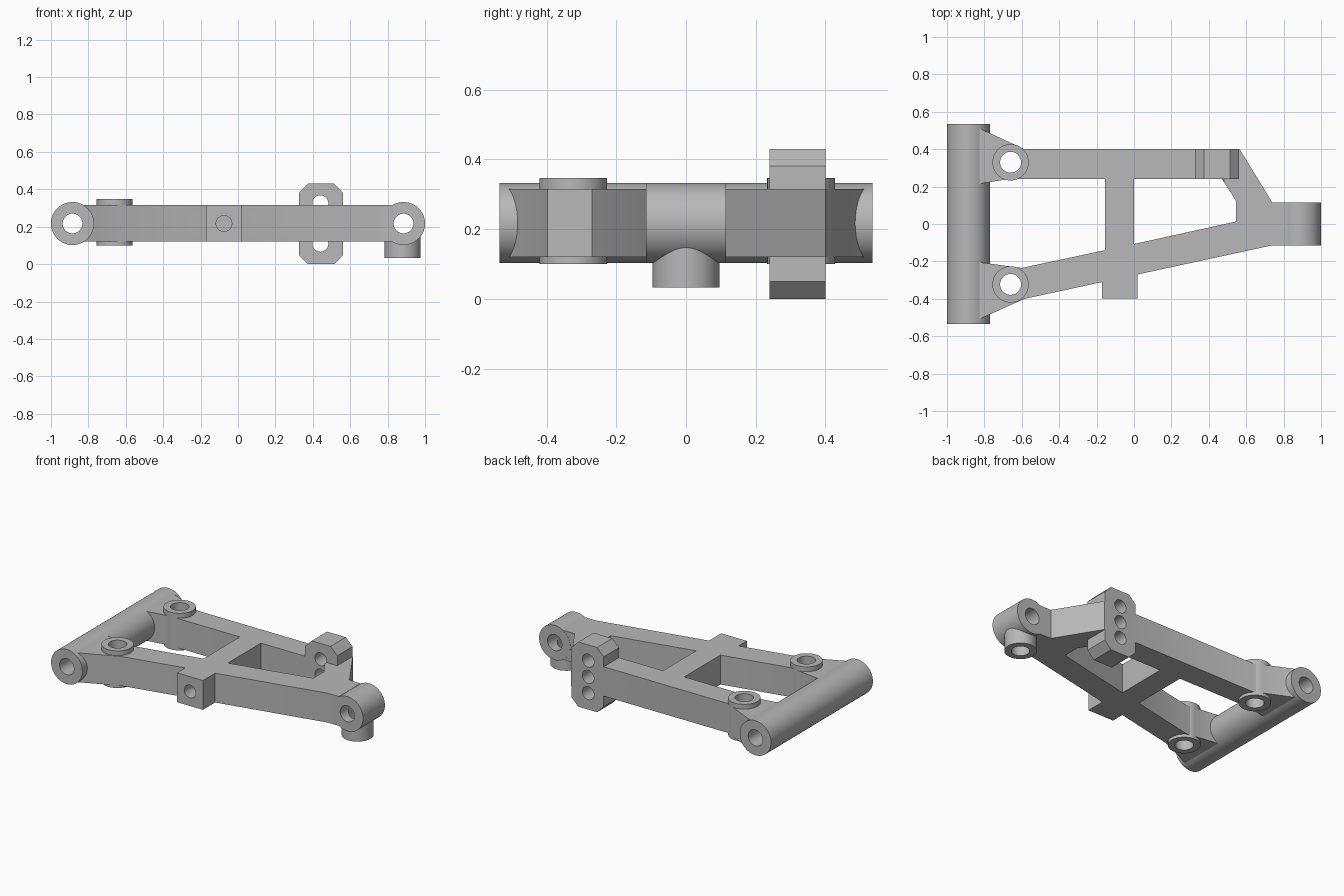
import bpy, bmesh, math
from mathutils import Matrix, Vector

cube = bpy.data.objects.get("Cube")
if cube:
    bpy.data.objects.remove(cube, do_unlink=True)

grey = bpy.data.materials.new("plain grey")
grey.use_nodes = True
GREY = (0.48, 0.48, 0.48, 1)
grey.diffuse_color = GREY
grey.node_tree.nodes["Principled BSDF"].inputs["Base Color"].default_value = GREY

MID = 0.217           # height of the bore axes
LOW, HIGH = 0.12, 0.315   # underside and top of the frame


def finish(name, bm):
    bmesh.ops.recalc_face_normals(bm, faces=bm.faces)
    mesh = bpy.data.meshes.new(name)
    bm.to_mesh(mesh)
    bm.free()
    mesh.materials.append(grey)
    obj = bpy.data.objects.new(name, mesh)
    bpy.context.collection.objects.link(obj)
    return obj


def rod(name, start, end, radius):
    """Solid cylinder between two points."""
    a, b = Vector(start), Vector(end)
    turn = (b - a).to_track_quat("Z", "Y").to_matrix().to_4x4()
    bm = bmesh.new()
    bmesh.ops.create_cone(bm, cap_ends=True, segments=64, radius1=radius,
                          radius2=radius, depth=(b - a).length,
                          matrix=Matrix.Translation((a + b) / 2) @ turn)
    return finish(name, bm)


def prism(name, outline, low, high, axis="z"):
    """Outline in xy pushed along z, or outline in xz pushed along y."""
    bm = bmesh.new()
    place = (lambda p, d: (p[0], p[1], d)) if axis == "z" else (lambda p, d: (p[0], d, p[1]))
    face = bm.faces.new([bm.verts.new(place(p, low)) for p in outline])
    moved = bmesh.ops.extrude_face_region(bm, geom=[face])["geom"]
    push = Vector(place((0, 0), high - low))
    bmesh.ops.translate(bm, vec=push, verts=[v for v in moved if isinstance(v, bmesh.types.BMVert)])
    return finish(name, bm)


def cut(obj, cutters):
    bpy.context.view_layer.objects.active = obj
    for cutter in cutters:
        mod = obj.modifiers.new("cut", "BOOLEAN")
        mod.operation, mod.solver, mod.object = "DIFFERENCE", "EXACT", cutter
        bpy.ops.object.modifier_apply(modifier=mod.name)


# Cutters for the bores
pivot_bore = rod("pivot_bore", (-0.885, -0.6, MID), (-0.885, 0.6, MID), 0.053)
joint_bore = rod("joint_bore", (0.885, -0.2, MID), (0.885, 0.2, MID), 0.053)
stub_bore = rod("stub_bore", (0.88, 0, -0.1), (0.88, 0, MID), 0.055)
block_bore = rod("block_bore", (-0.075, -0.5, MID), (-0.075, -0.25, MID), 0.042)
boss_spots = {"rear": (-0.66, 0.33), "front": (-0.66, -0.323)}
boss_bores = [rod(k + "_boss_bore", (x, y, 0), (x, y, 0.5), 0.056)
              for k, (x, y) in boss_spots.items()]
bracket_bores = [rod("bracket_bore", (0.44, 0.15, MID + d), (0.44, 0.5, MID + d), 0.043)
                 for d in (-0.108, 0, 0.108)]

# Cutters for the two openings in the frame
inner_opening = prism("inner_opening", [
    (-0.86, 0.21), (-0.67, 0.24), (-0.155, 0.24), (-0.155, -0.14),
    (-0.6, -0.235), (-0.86, -0.2)], 0, 0.5)
outer_opening = prism("outer_opening", [
    (0, 0.24), (0.47, 0.24), (0.545, 0.125), (0.545, 0.013), (0, -0.107)], 0, 0.5)

# Flat frame with two arms, a cross bar and a tapered nose
frame = prism("frame", [
    (-0.83, 0.513), (-0.585, 0.4), (0.565, 0.4), (0.74, 0.114), (0.822, 0.114),
    (0.822, -0.114), (0.74, -0.114), (-0.585, -0.4), (-0.83, -0.51)], LOW, HIGH)
cut(frame, [inner_opening, outer_opening, block_bore] + boss_bores + bracket_bores)
parts = [frame]

# Long pivot tube
pivot_tube = rod("pivot_tube", (-0.885, -0.535, MID), (-0.885, 0.535, MID), 0.115)
cut(pivot_tube, [pivot_bore])
parts.append(pivot_tube)

# Short joint tube at the nose, with a stub hanging under it
joint_tube = rod("joint_tube", (0.885, -0.115, MID), (0.885, 0.115, MID), 0.115)
joint_stub = rod("joint_stub", (0.88, 0, 0.032), (0.88, 0, 0.18), 0.096)
for part in (joint_tube, joint_stub):
    cut(part, [joint_bore, stub_bore])
    parts.append(part)

# Upright bosses
for (key, (x, y)), bore in zip(boss_spots.items(), boss_bores):
    boss = rod(key + "_boss", (x, y, 0.1), (x, y, 0.347), 0.097)
    cut(boss, [bore])
    parts.append(boss)

# Block at the front end of the cross bar
block = prism("cross_bar_block", [(-0.17, -0.397), (0.02, -0.397), (0.02, -0.2), (-0.17, -0.2)],
              LOW, HIGH)
cut(block, [block_bore])
parts.append(block)

# Chamfered bracket with three holes
left, right, base, top, c = 0.325, 0.562, 0.0, 0.43, 0.049
bracket = prism("hole_bracket", [
    (left + c, base), (right - c, base), (right, base + c), (right, top - c),
    (right - c, top), (left + c, top), (left, top - c), (left, base + c)], 0.24, 0.4, "y")
cut(bracket, bracket_bores)
parts.append(bracket)

# Remove the cutters and shade round surfaces smooth
for cutter in [pivot_bore, joint_bore, stub_bore, block_bore, inner_opening,
               outer_opening] + boss_bores + bracket_bores:
    bpy.data.objects.remove(cutter, do_unlink=True)
for obj in bpy.context.selected_objects:
    obj.select_set(False)
for part in parts:
    part.select_set(True)
bpy.context.view_layer.objects.active = frame
bpy.ops.object.shade_smooth_by_angle(angle=math.radians(25))
